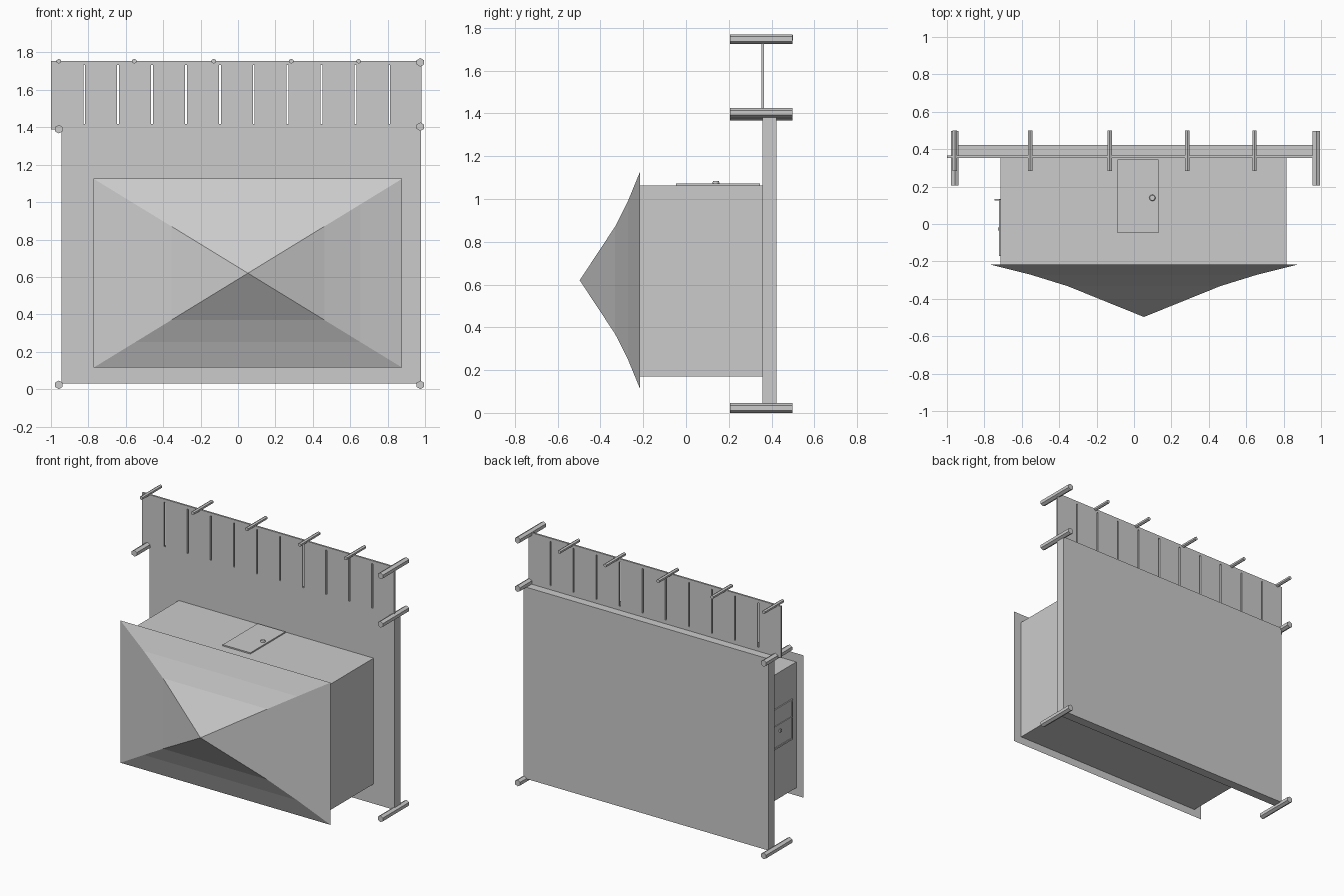
import bpy, bmesh
from math import pi
from mathutils import Matrix, Vector

if "Cube" in bpy.data.objects:
    bpy.data.objects.remove(bpy.data.objects["Cube"])


def finish(name, bm):
    bmesh.ops.recalc_face_normals(bm, faces=bm.faces)
    me = bpy.data.meshes.new(name)
    bm.to_mesh(me)
    bm.free()
    ob = bpy.data.objects.new(name, me)
    bpy.context.collection.objects.link(ob)
    return ob


def add_box(bm, x, y, z):
    lo, hi = Vector((x[0], y[0], z[0])), Vector((x[1], y[1], z[1]))
    m = Matrix.Translation((lo + hi) / 2) @ Matrix.Diagonal((*(hi - lo), 1))
    bmesh.ops.create_cube(bm, size=1, matrix=m)


def box(name, x, y, z):
    bm = bmesh.new()
    add_box(bm, x, y, z)
    return finish(name, bm)


def rod(name, x, z, r, y0, y1):
    # hexagonal bar running along y, corners up and down
    bm = bmesh.new()
    m = Matrix.Translation((x, (y0 + y1) / 2, z)) @ Matrix.Rotation(pi / 2, 4, 'X')
    bmesh.ops.create_cone(bm, cap_ends=True, segments=6, radius1=r, radius2=r,
                          depth=y1 - y0, matrix=m)
    return finish(name, bm)


# back slab and main casing
box("back_slab", (-0.945, 0.978), (0.357, 0.423), (0.03, 1.39))
box("casing", (-0.715, 0.815), (-0.216, 0.358), (0.17, 1.063))

# slotted upper panel
panel = box("upper_panel", (-1.0, 0.98), (0.352, 0.365), (1.388, 1.755))
bm = bmesh.new()
for i in range(10):
    cx = -0.822 + i * 0.1812
    add_box(bm, (cx - 0.005, cx + 0.005), (0.3, 0.42), (1.418, 1.733))
cutter = finish("slot_cutter", bm)
cutter.hide_render = True
cutter.hide_viewport = True
mod = panel.modifiers.new("slots", 'BOOLEAN')
mod.operation = 'DIFFERENCE'
mod.solver = 'EXACT'
mod.object = cutter

# flared pyramid nose on the front
bm = bmesh.new()
rings = []
for s, y in ((1.0, -0.216), (0.73, -0.272), (0.495, -0.332)):
    rings.append([bm.verts.new((0.053 + sx * 0.825 * s, y, 0.62 + sz * 0.505 * s))
                  for sx, sz in ((-1, -1), (1, -1), (1, 1), (-1, 1))])
apex = bm.verts.new((0.053, -0.497, 0.62))
bm.faces.new(rings[0])
for i in range(4):
    j = (i + 1) % 4
    for a, b in zip(rings, rings[1:]):
        bm.faces.new((a[i], a[j], b[j], b[i]))
    bm.faces.new((rings[-1][i], rings[-1][j], apex))
finish("pyramid_nose", bm)

# large and small cross bars
for x, z in ((-0.958, 1.39), (-0.958, 0.023), (0.975, 0.023), (0.975, 1.403), (0.975, 1.747)):
    rod("large_bar", x, z, 0.023, 0.205, 0.497)
for x in (-0.958, -0.555, -0.13, 0.285, 0.645):
    rod("small_bar", x, 1.753, 0.013, 0.283, 0.5)

# top hatch with knob
box("top_hatch", (-0.087, 0.13), (-0.047, 0.345), (1.06, 1.072))
bm = bmesh.new()
bmesh.ops.create_cone(bm, cap_ends=True, segments=12, radius1=0.018, radius2=0.014,
                      depth=0.015, matrix=Matrix.Translation((0.098, 0.14, 1.076)))
finish("hatch_knob", bm)

# side hatch: frame, two inset panels, latch and catch
bm = bmesh.new()
for y, z in (((-0.17, 0.13), (0.808, 0.82)), ((-0.17, 0.13), (0.69, 0.70)),
             ((-0.17, 0.13), (0.535, 0.547)), ((-0.17, -0.158), (0.547, 0.808)),
             ((0.118, 0.13), (0.547, 0.808))):
    add_box(bm, (-0.723, -0.712), y, z)
finish("side_hatch_frame", bm)
for z in ((0.547, 0.69), (0.70, 0.808)):
    box("side_hatch_panel", (-0.718, -0.712), (-0.158, 0.118), z)
box("side_latch", (-0.745, -0.715), (0.126, 0.134), (0.66, 0.70))
box("side_catch", (-0.728, -0.715), (-0.035, -0.02), (0.64, 0.66))
